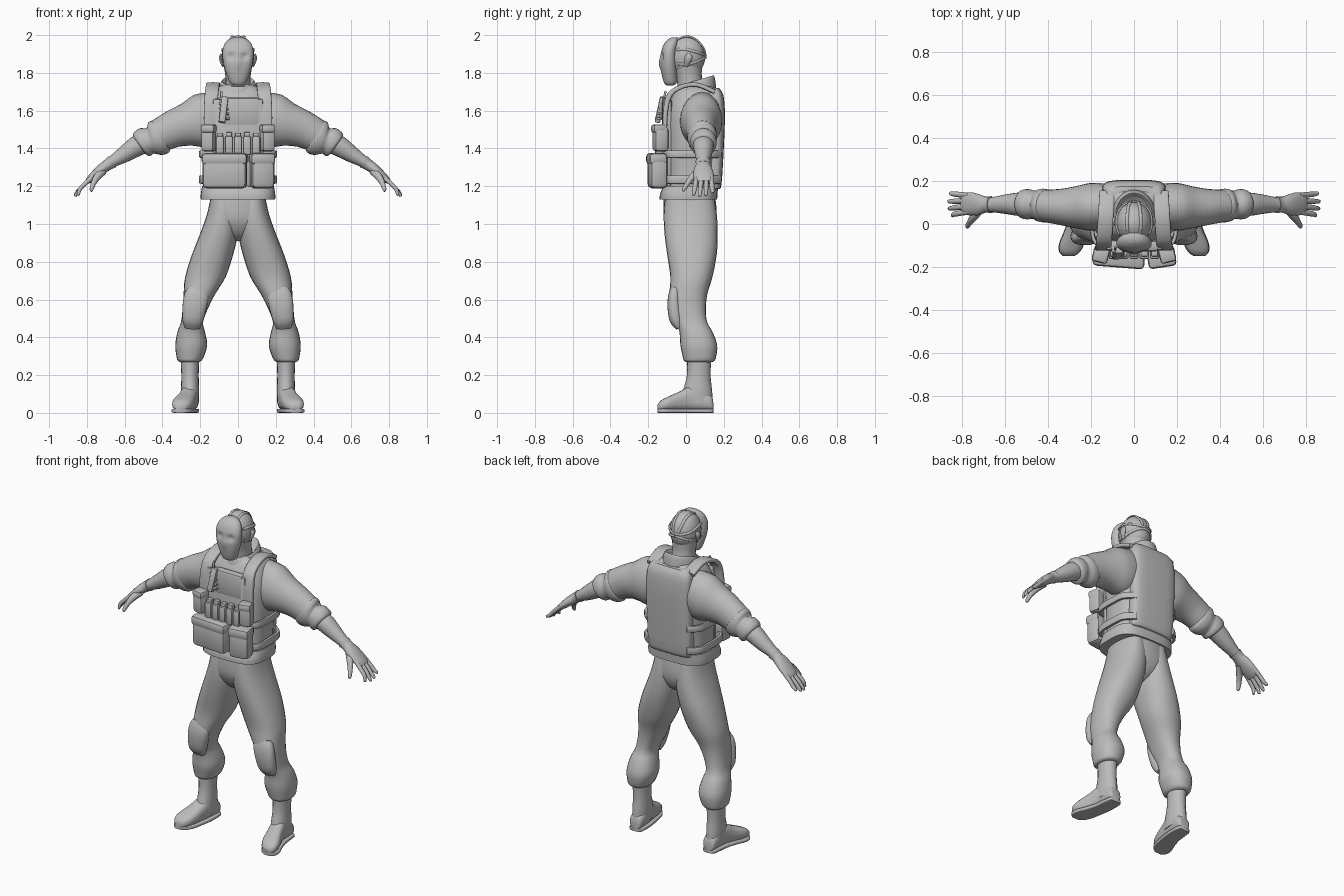
import bpy, bmesh, math
from mathutils import Vector as V, Euler

grey = bpy.data.materials.new("plain grey")
grey.diffuse_color = (0.5, 0.5, 0.5, 1)


def finish(bm, name, angle=50):
    bmesh.ops.recalc_face_normals(bm, faces=bm.faces)
    me = bpy.data.meshes.new(name)
    bm.to_mesh(me)
    bm.free()
    ob = bpy.data.objects.new(name, me)
    bpy.context.collection.objects.link(ob)
    me.materials.append(grey)
    bpy.ops.object.select_all(action='DESELECT')
    ob.select_set(True)
    bpy.context.view_layer.objects.active = ob
    bpy.ops.object.shade_smooth_by_angle(angle=math.radians(angle))
    return ob


def spline(a, b, c, d, t):
    return 0.5 * (2 * b + (c - a) * t + (2 * a - 5 * b + 4 * c - d) * t * t + (3 * b - a - 3 * c + d) * t ** 3)


def loft(name, rings, n=20, power=2.0, steps=3, angle=50):
    """Skin through superellipse rings, each a (centre, u, v) triple."""
    fine, last = [], len(rings) - 1
    for i in range(last):
        four = [rings[min(max(k, 0), last)] for k in (i - 1, i, i + 1, i + 2)]
        for s in range(steps):
            fine.append([spline(*[r[j] for r in four], s / steps) for j in range(3)])
    fine.append(rings[-1])
    bm, loops = bmesh.new(), []
    for c, u, v in fine:
        loop = []
        for k in range(n):
            a = 2 * math.pi * k / n
            x, y = math.cos(a), math.sin(a)
            x = math.copysign(abs(x) ** (2 / power), x)
            y = math.copysign(abs(y) ** (2 / power), y)
            loop.append(bm.verts.new(c + u * x + v * y))
        loops.append(loop)
    for p, q in zip(loops, loops[1:]):
        for k in range(n):
            bm.faces.new((p[k], p[(k + 1) % n], q[(k + 1) % n], q[k]))
    bm.faces.new(loops[0])
    bm.faces.new(loops[-1])
    return finish(bm, name, angle)


def column(name, rows, side=1, **kw):
    """Rows of z, x0, x1, y0, y1."""
    return loft(name, [(V((side * (a + b) / 2, (c + d) / 2, z)), V(((b - a) / 2, 0, 0)), V((0, (d - c) / 2, 0)))
                       for z, a, b, c, d in rows], **kw)


def limb(name, rows, side=1, ref=(0, 1, 0), **kw):
    """Rows of x, y, z, half width along ref, half thickness."""
    pts = [V((side * r[0], r[1], r[2])) for r in rows]
    rings = []
    for i, r in enumerate(rows):
        t = (pts[min(i + 1, len(pts) - 1)] - pts[max(i - 1, 0)]).normalized()
        u = V(ref)
        u = (u - t * u.dot(t)).normalized()
        rings.append((pts[i], u * r[3], t.cross(u) * r[4]))
    return loft(name, rings, **kw)


def box(name, c, size, bevel=0.012, rot=(0, 0, 0)):
    bm = bmesh.new()
    bmesh.ops.create_cube(bm, size=1)
    for v in bm.verts:
        v.co = V((v.co.x * size[0], v.co.y * size[1], v.co.z * size[2]))
    bmesh.ops.bevel(bm, geom=bm.edges[:], offset=bevel, segments=2, profile=0.5, affect='EDGES')
    bm.transform(Euler(rot).to_matrix().to_4x4())
    bmesh.ops.translate(bm, verts=bm.verts, vec=c)
    return finish(bm, name, 40)


# torso, collar and pelvis
column("shirt_hem", [(1.13, -.197, .197, -.14, .165), (1.16, -.197, .197, -.137, .167),
                     (1.2, -.19, .19, -.12, .17)], power=3.2, n=32)
column("torso", [(1.18, -.18, .18, -.1, .165), (1.3, -.18, .18, -.1, .17), (1.45, -.19, .19, -.1, .18),
                 (1.57, -.19, .19, -.1, .19), (1.65, -.17, .17, -.085, .188), (1.71, -.135, .135, -.055, .165),
                 (1.74, -.07, .07, -.03, .12)], power=2.8, n=32)
column("pelvis", [(.91, -.03, .03, -.03, .07), (.95, -.1, .1, -.08, .13), (1.02, -.165, .165, -.115, .16),
                  (1.1, -.15, .15, -.12, .16), (1.17, -.15, .15, -.115, .15)], power=2.5, n=24)
loft("collar", [(V((0, .045, 1.69)), V((.105, 0, 0)), V((0, .115, .02))),
                (V((0, .045, 1.73)), V((.098, 0, 0)), V((0, .11, .03))),
                (V((0, .045, 1.757)), V((.085, 0, 0)), V((0, .1, .03))),
                (V((0, .045, 1.735)), V((.07, 0, 0)), V((0, .08, .025)))], n=24)

# head, neck and mask
column("neck", [(1.68, -.07, .07, -.04, .11), (1.77, -.066, .066, -.05, .085), (1.84, -.075, .075, -.07, .085),
                (1.88, -.075, .075, -.07, .085)])
C, R = V((0, .005, 1.888)), V((.086, .097, .11))
bm = bmesh.new()
bmesh.ops.create_uvsphere(bm, u_segments=24, v_segments=16, radius=1)
for v in bm.verts:
    v.co = C + v.co * R
finish(bm, "skull")
mask = column("face_mask", [(1.732, -.02, .02, -.098, -.075), (1.745, -.042, .042, -.115, -.05),
                            (1.79, -.06, .06, -.128, -.045), (1.85, -.077, .077, -.135, -.045),
                            (1.91, -.082, .082, -.132, -.045), (1.955, -.07, .07, -.115, -.04),
                            (1.98, -.045, .045, -.092, -.04), (1.988, -.02, .02, -.075, -.045)],
              n=40, power=2.2, steps=5)
for v in mask.data.vertices:  # eye hollows and nose ridge
    if v.co.y < -.08:
        x, z = abs(v.co.x), v.co.z
        v.co.y += .016 * math.exp(-((x - .036) / .018) ** 2 - ((z - 1.888) / .016) ** 2)
        v.co.y -= .009 * math.exp(-(x / .012) ** 2 - ((z - 1.85) / .03) ** 2)


def head_strap(name, dirs):
    pts = [C + V(d).normalized() * R * 1.02 for d in dirs]
    rings = []
    for i, p in enumerate(pts):
        t = (pts[min(i + 1, len(pts) - 1)] - pts[max(i - 1, 0)]).normalized()
        w = (p - C).normalized()
        w = (w - t * w.dot(t)).normalized()
        rings.append((p, w * .006, t.cross(w) * .008))
    loft(name, rings, n=8)


for s in (-1, 1):
    head_strap("crown_strap", [(s * .35, -.75, .8), (s * .4, -.2, 1), (s * .38, .4, .9), (s * .3, .9, .45), (s * .2, 1, .1)])
    head_strap("temple_strap", [(s, -.7, .4), (s, -.1, .35), (s * .9, .5, .22), (s * .5, .9, .1), (0, 1, .06)])
    head_strap("cheek_strap", [(s, -.6, -.45), (s, 0, -.42), (s * .8, .6, -.25), (s * .4, .95, -.1), (0, 1, -.05)])
    limb("ear", [(s * .078, .0, 1.835, .01, .006), (s * .088, .008, 1.86, .016, .009), (s * .092, .015, 1.885, .02, .009),
                 (s * .086, .015, 1.9, .01, .006)], n=10)

for s in (-1, 1):
    # sleeve with rolled cuff
    limb("sleeve", [(.1, .085, 1.575, .1, .13), (.19, .08, 1.545, .112, .145), (.27, .078, 1.525, .098, .115),
                    (.35, .08, 1.5, .083, .098), (.425, .085, 1.462, .075, .088)], s, n=24)
    limb("rolled_cuff", [(.4, .085, 1.472, .07, .075), (.412, .085, 1.463, .078, .096), (.44, .088, 1.45, .076, .092),
                         (.465, .09, 1.44, .066, .07), (.49, .092, 1.435, .07, .078), (.515, .092, 1.418, .067, .072),
                         (.523, .092, 1.412, .045, .045)], s, n=24)
    # forearm, gloved hand and fingers
    limb("forearm", [(.48, .092, 1.438, .055, .055), (.54, .092, 1.41, .054, .054), (.6, .092, 1.37, .045, .044),
                     (.66, .09, 1.333, .035, .032), (.7, .09, 1.31, .034, .028)], s)
    limb("glove", [(.665, .09, 1.33, .04, .035), (.69, .09, 1.313, .037, .03), (.72, .09, 1.292, .048, .028),
                   (.755, .093, 1.262, .054, .024), (.787, .095, 1.234, .05, .018), (.8, .095, 1.222, .044, .012)], s)
    for k, (tx, ty, tz) in enumerate([(.845, .04, 1.15), (.86, .072, 1.145), (.862, .105, 1.15), (.855, .142, 1.165)]):
        y = .056 + .026 * k
        limb("finger", [(.77, y, 1.25, .012, .014), (.81, (y * 2 + ty) / 3, 1.213, .013, .012),
                        (.838, (y + ty * 2) / 3, 1.183, .012, .011), (tx, ty, tz + .006, .009, .008),
                        (tx + .001, ty, tz, .004, .004)], s, n=10)
    limb("thumb", [(.715, .07, 1.28, .02, .022), (.745, .035, 1.25, .018, .02), (.765, .008, 1.215, .014, .014),
                   (.775, -.01, 1.185, .011, .011), (.776, -.016, 1.172, .005, .005)], s, n=10)
    # trouser leg bloused over the boot
    column("trouser_leg", [(1.14, .01, .145, -.11, .15), (1.05, -.005, .165, -.118, .163), (.95, .0, .2, -.114, .168),
                           (.84, .025, .243, -.1, .163), (.72, .065, .28, -.083, .14), (.63, .12, .288, -.088, .113),
                           (.55, .16, .293, -.085, .105), (.48, .185, .302, -.055, .112), (.43, .175, .32, -.035, .14),
                           (.36, .163, .332, -.03, .165), (.3, .18, .326, -.018, .16), (.275, .195, .318, -.01, .15),
                           (.268, .21, .3, .01, .13)], s, power=2.3, n=24)
    limb("knee_pad", [(.215, -.055, .66, .05, .025), (.22, -.062, .62, .065, .032), (.23, -.062, .56, .064, .036),
                      (.24, -.052, .49, .055, .034), (.242, -.035, .45, .04, .02)], s, ref=(1, 0, 0), power=2.4)
    # boot shaft, foot and sole
    column("boot_shaft", [(.3, .205, .305, .005, .135), (.2, .208, .3, .005, .13), (.12, .206, .302, -.015, .138),
                          (.05, .208, .3, -.03, .142)], s)
    for part, low, high, grow in (("boot_foot", .012, 1, 0), ("boot_sole", 0, 0, .003)):
        rows = [(.145, .252, .022, .05), (.135, .252, .038, .09), (.09, .253, .044, .12), (.03, .258, .046, .145),
                (-.03, .272, .05, .115), (-.09, .29, .056, .088), (-.13, .3, .046, .068), (-.15, .304, .022, .045)]
        loft(part, [(V((s * x, y, (low + (h if high else .022)) / 2)), V((w + grow, 0, 0)),
                     V((0, 0, ((h if high else .022) - low) / 2))) for y, x, w, h in rows],
             power=2.6 if high else 6, n=24)
    # vest shoulder strap
    limb("shoulder_strap", [(s * .145, -.112, 1.5, .036, .012), (s * .145, -.108, 1.6, .036, .014),
                            (s * .14, -.085, 1.685, .036, .014), (s * .135, -.02, 1.728, .036, .012),
                            (s * .13, .06, 1.737, .036, .012), (s * .125, .15, 1.7, .036, .012)],
         ref=(1, 0, 0), power=5, n=16)
    # side straps of the vest
    for z, h in ((1.37, .02), (1.235, .022)):
        limb("side_strap", [(s * .13, -.112, z, h, .008), (s * .18, -.085, z, h, .01), (s * .195, -.03, z, h, .01),
                            (s * .195, .06, z, h, .01), (s * .185, .13, z, h, .01), (s * .13, .18, z, h, .01)],
             ref=(0, 0, 1), power=4, n=12)
    # upper side pouches with flaps
    box("upper_pouch", (s * .155, -.135, 1.45), (.07, .075, .13), .016, (0, 0, s * .25))
    box("upper_pouch_flap", (s * .155, -.145, 1.505), (.075, .07, .045), .014, (0, 0, s * .25))

# vest panels
column("back_panel", [(1.185, -.125, .125, .1, .175), (1.21, -.145, .145, .1, .188), (1.4, -.15, .15, .1, .2),
                      (1.58, -.15, .15, .1, .206), (1.68, -.145, .145, .1, .198), (1.72, -.125, .125, .1, .175)],
       power=3.6, n=28)
box("front_panel", (0, -.1, 1.43), (.27, .05, .47), .018)
box("chest_panel", (.015, -.103, 1.595), (.2, .05, .15), .015)

# magazine pouches across the belly
for i in range(5):
    x = -.096 + i * .048
    box("magazine_pouch", (x, -.138, 1.415), (.044, .05, .1), .01)
    box("magazine", (x, -.136, 1.468), (.032, .03, .03 + .008 * (i % 2)), .005)

# large lower pouches
for name, x, w, turn in (("wide_pouch", -.07, .235, -.08), ("narrow_pouch", .128, .125, .15)):
    box(name, (x, -.15, 1.278), (w, .095, .18), .026, (0, 0, turn))
    box(name + "_flap", (x, -.155, 1.345), (w + .006, .095, .06), .018, (0, 0, turn))

# radio clipped on the chest
box("radio", (-.077, -.137, 1.605), (.036, .03, .14), .007, (-.22, .12, 0))
for i in range(5):
    box("radio_rib", (-.074 - .006 * (i - 2) * .5, -.141 + i * .006, 1.56 + i * .025), (.048, .03, .011), .003, (-.22, .12, 0))
box("radio_aerial", (-.088, -.112, 1.685), (.012, .012, .04), .003, (-.22, 0, 0))
